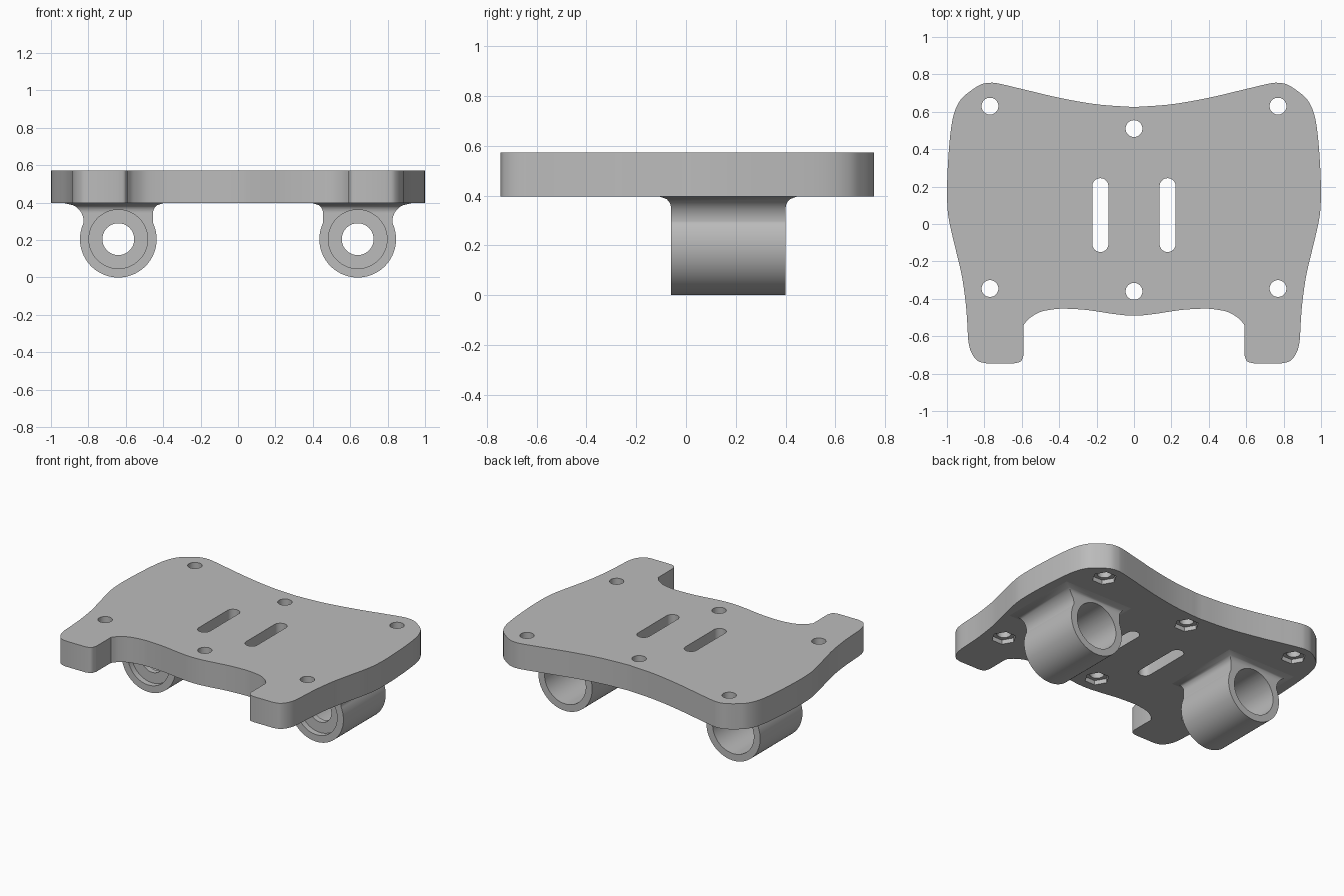
import bpy, bmesh, math
from mathutils import Vector

cube = bpy.data.objects.get("Cube")
if cube:
    bpy.data.objects.remove(cube, do_unlink=True)

grey = bpy.data.materials.new("plain grey")
grey.use_nodes = True
grey.diffuse_color = (0.5, 0.5, 0.5, 1)
grey.node_tree.nodes["Principled BSDF"].inputs["Base Color"].default_value = (0.5, 0.5, 0.5, 1)

BOTTOM, TOP = 0.397, 0.573


def loft(name, rings):
    """Closed solid through a stack of equal-length rings."""
    bm = bmesh.new()
    loops = [[bm.verts.new(p) for p in ring] for ring in rings]
    n = len(loops[0])
    for a, b in zip(loops, loops[1:]):
        for i in range(n):
            j = (i + 1) % n
            bm.faces.new((a[i], a[j], b[j], b[i]))
    bm.faces.new(loops[0])
    bm.faces.new(loops[-1])
    bmesh.ops.recalc_face_normals(bm, faces=bm.faces)
    mesh = bpy.data.meshes.new(name)
    bm.to_mesh(mesh)
    bm.free()
    mesh.materials.append(grey)
    obj = bpy.data.objects.new(name, mesh)
    bpy.context.collection.objects.link(obj)
    return obj


def prism(name, outline, start, end, axis="Z"):
    if axis == "Z":
        return loft(name, [[(u, v, w) for u, v in outline] for w in (start, end)])
    return loft(name, [[(u, w, v) for u, v in outline] for w in (start, end)])


def circle(cx, cy, r, n=96):
    return [(cx + r * math.cos(math.tau * i / n), cy + r * math.sin(math.tau * i / n))
            for i in range(n)]


def slot(cx, y0, y1, r, n=16):
    pts = []
    for y, turn in ((y1 - r, 0), (y0 + r, math.pi)):
        for i in range(n + 1):
            a = turn + math.pi * i / n
            pts.append((cx + r * math.cos(a), y + r * math.sin(a)))
    return pts


def combine(target, tool, operation):
    mod = target.modifiers.new("cut", "BOOLEAN")
    mod.operation, mod.solver, mod.object = operation, "EXACT", tool
    bpy.ops.object.select_all(action="DESELECT")
    bpy.context.view_layer.objects.active = target
    target.select_set(True)
    bpy.ops.object.modifier_apply(modifier=mod.name)
    bpy.data.objects.remove(tool, do_unlink=True)


def smooth(obj):
    bpy.ops.object.select_all(action="DESELECT")
    bpy.context.view_layer.objects.active = obj
    obj.select_set(True)
    bpy.ops.object.shade_smooth_by_angle(angle=math.radians(30))


def spline(points, steps=6):
    """Catmull-Rom curve through the points, ends included."""
    p = [Vector(q) for q in points]
    p = [p[0] * 2 - p[1]] + p + [p[-1] * 2 - p[-2]]
    out = []
    for a, b, c, d in zip(p, p[1:], p[2:], p[3:]):
        for i in range(steps):
            t = i / steps
            out.append(0.5 * (2 * b + (c - a) * t + (2 * a - 5 * b + 4 * c - d) * t ** 2
                              + (3 * b - a - 3 * c + d) * t ** 3))
    return out + [p[-2]]


# Mounting plate: half outline, mirrored
side = spline([(0, .625), (.2, .64), (.4, .675), (.6, .722), (.72, .75), (.77, .755),
               (.82, .745), (.88, .707), (.93, .66), (.965, .58), (.985, .45), (.998, .25),
               (.998, .1), (.985, 0), (.95, -.15), (.92, -.28), (.9, -.42), (.892, -.52),
               (.885, -.63), (.868, -.69), (.835, -.732), (.79, -.745)])
prong = spline([(.64, -.745), (.605, -.734), (.59, -.7)])
front = spline([(.59, -.54), (.56, -.505), (.5, -.47), (.42, -.455), (.36, -.453),
                (.25, -.46), (.13, -.478), (.05, -.488), (0, -.49)])
half = [(p.x, p.y) for p in side + prong + front]
outline = half + [(-x, y) for x, y in half[-2:0:-1]]
plate = prism("mounting_plate", outline, BOTTOM, TOP)

# Bolt holes with hexagonal nut pockets underneath
for x, y in ((.77, .63), (-.77, .63), (0, .51), (.77, -.345), (-.77, -.345), (0, -.36)):
    combine(plate, prism("bolt_hole", circle(x, y, .045, 40), 0.3, 0.7), "DIFFERENCE")
    combine(plate, prism("nut_pocket", circle(x, y, .078, 6), 0.3, BOTTOM + .03), "DIFFERENCE")

# Strap slots
for x in (-.18, .18):
    combine(plate, prism("strap_slot", slot(x, -.15, .245, .043), 0.3, 0.7), "DIFFERENCE")
smooth(plate)


def flare(z, r):
    d = min(r, max(0, r - (BOTTOM - z)))
    return r - math.sqrt(r * r - d * d)


# Bearing housings hanging on flared necks
R, Y0, Y1 = 0.205, -0.06, 0.4
for s, label in ((1, "left"), (-1, "right")):
    cx = s * 0.64
    housing = prism(label + "_bearing_housing", circle(cx, R, R), Y0, Y1, "Y")
    heights = [0.24] + [BOTTOM - 0.1 * math.cos(math.pi / 2 * i / 14) for i in range(15)] + [BOTTOM + .02]
    rings = []
    for z in heights:
        outer = cx + s * (0.185 + flare(z, 0.1))
        inner = cx - s * (0.185 + flare(z, 0.055))
        e = flare(z, 0.048)
        rings.append([(outer, Y0 - e, z), (outer, Y1 + e, z), (inner, Y1 + e, z), (inner, Y0 - e, z)])
    combine(housing, loft("neck", rings), "UNION")
    # Deep rear bore, shallow front bore and a through hole in the web between
    for r, a, b in ((.157, .02, .6), (.157, -.3, -.02), (.085, -.4, .7)):
        combine(housing, prism("bore", circle(cx, R, r), a, b, "Y"), "DIFFERENCE")
    smooth(housing)
